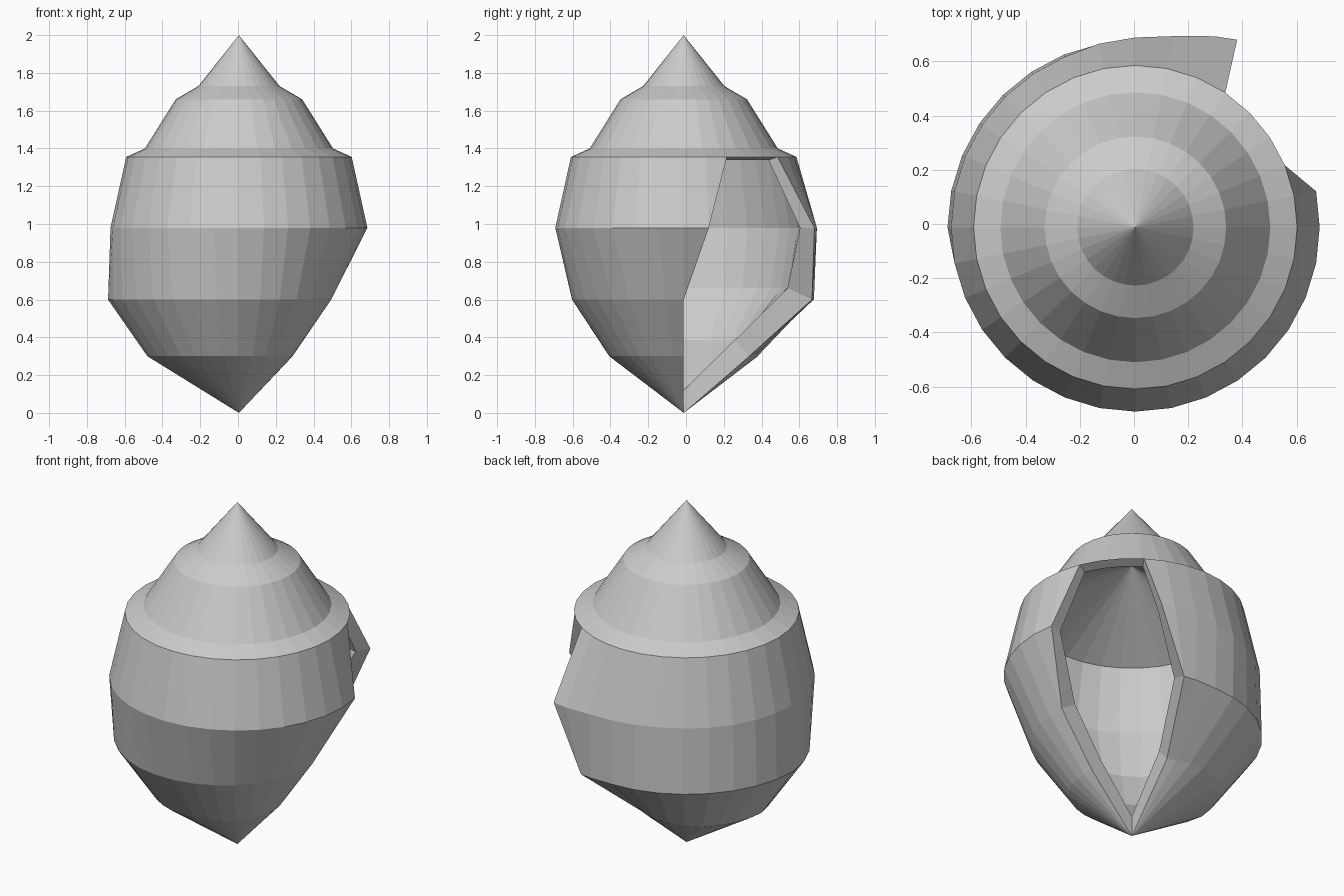
import bpy, bmesh, math

if "Cube" in bpy.data.objects:
    bpy.data.objects.remove(bpy.data.objects["Cube"])

AX, AY = 0.005, -0.012      # shell axis
STEP = 11.25                # 32 sides


def point(u, r, z):
    # u is the clockwise angle in degrees, starting at +x
    a = -math.radians(u)
    return (AX + r * math.cos(a), AY + r * math.sin(a), z)


def lerp_keys(keys, u):
    if u <= keys[0][0]:
        return keys[0][1]
    for (u0, r0), (u1, r1) in zip(keys, keys[1:]):
        if u <= u1:
            return r0 + (r1 - r0) * (u - u0) / (u1 - u0)
    return keys[-1][1]


def finish(name, bm):
    bmesh.ops.remove_doubles(bm, verts=bm.verts[:], dist=0.0005)
    bmesh.ops.dissolve_degenerate(bm, edges=bm.edges[:], dist=0.0001)
    bmesh.ops.recalc_face_normals(bm, faces=bm.faces[:])
    mesh = bpy.data.meshes.new(name)
    bm.to_mesh(mesh)
    bm.free()
    ob = bpy.data.objects.new(name, mesh)
    bpy.context.collection.objects.link(ob)
    return ob


# Stepped spire, with the hollow ceiling underneath
spire = [(0, 2.0), (0.215, 1.73), (0.335, 1.66), (0.498, 1.40),
         (0.597, 1.355), (0.54, 1.338), (0, 1.65)]
bm = bmesh.new()
cols = [[bm.verts.new(point(i * STEP, r, z)) for r, z in spire] for i in range(32)]
for i in range(32):
    a, b = cols[i], cols[(i + 1) % 32]
    for k in range(len(spire) - 1):
        bm.faces.new((a[k], a[k + 1], b[k + 1], b[k]))
finish("spire", bm)

# Body whorl rings: height, aperture start and end angle, radius keys,
# inner wall radius factor and inner wall height
rings = [
    (1.355, -22.5, 303.75, [(0, 0.597)], 0.905, 1.338),
    (0.98, -11.25, 298.5, [(0, 0.68), (247, 0.68), (270, 0.70), (282, 0.72), (298.5, 0.787)], 0.89, 0.98),
    (0.60, 0, 287, [(0, 0.485), (90, 0.59), (180, 0.693), (270, 0.688), (287, 0.71)], 0.81, 0.66),
    (0.30, 0, 278, [(0, 0.275), (90, 0.39), (180, 0.485), (225, 0.465), (250, 0.42), (278, 0.35)], 0.78, 0.385),
    (0.0, 0, 278, [(0, 0.0)], 1.0, 0.12),
]

# Body whorl: outer wall, inner wall and the aperture rims
bm = bmesh.new()
walls = []
for i in range(-2, 28):
    outer, inner = [], []
    for z, start, end, keys, f, zi in rings:
        u = min(max(i * STEP, start), end)
        r = lerp_keys(keys, u)
        outer.append(bm.verts.new(point(u, r, z)))
        inner.append(bm.verts.new(point(u, r * f, zi)))
    walls.append((outer, inner))
for (o0, n0), (o1, n1) in zip(walls, walls[1:]):
    for k in range(4):
        bm.faces.new((o0[k], o0[k + 1], o1[k + 1], o1[k]))
        bm.faces.new((n0[k], n1[k], n1[k + 1], n0[k + 1]))
for o, n in (walls[0], walls[-1]):
    for k in range(4):
        bm.faces.new((o[k], n[k], n[k + 1], o[k + 1]))
finish("body_whorl", bm)
